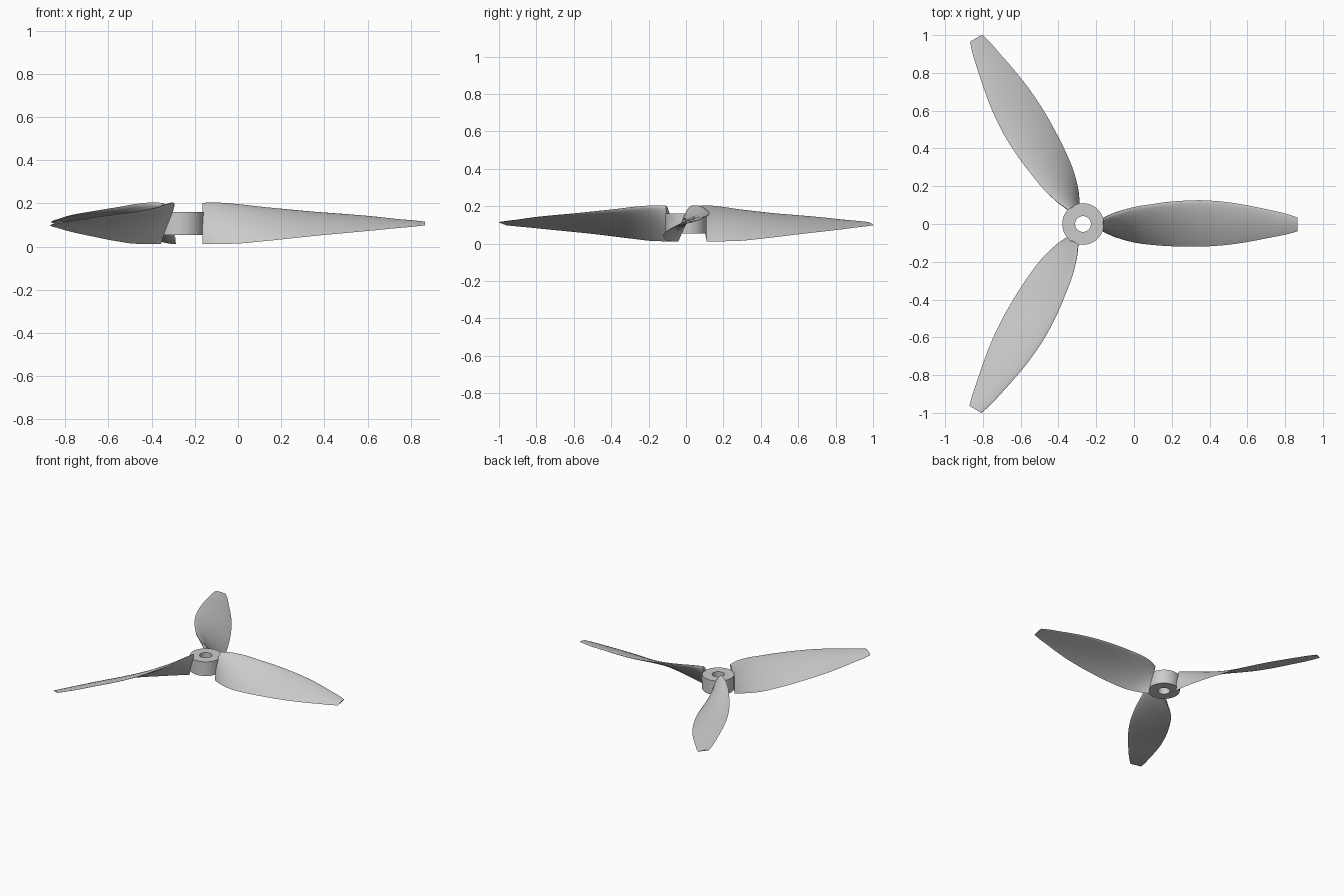
import bpy, bmesh, math
from mathutils import Matrix, Vector

if "Cube" in bpy.data.objects:
    bpy.data.objects.remove(bpy.data.objects["Cube"])

HUB = Vector((-0.27, 0, 0))

# Blade stations: radius, trailing edge (y, z), leading edge (y, z), thickness
STATIONS = [
    (0.105, -0.040, 0.012, 0.030, 0.202, 0.034),
    (0.170, -0.070, 0.012, 0.060, 0.204, 0.034),
    (0.270, -0.098, 0.014, 0.090, 0.196, 0.032),
    (0.370, -0.111, 0.023, 0.106, 0.184, 0.029),
    (0.470, -0.118, 0.033, 0.119, 0.174, 0.026),
    (0.620, -0.120, 0.049, 0.126, 0.160, 0.022),
    (0.770, -0.110, 0.063, 0.115, 0.149, 0.018),
    (0.900, -0.090, 0.075, 0.093, 0.138, 0.015),
    (1.000, -0.070, 0.085, 0.072, 0.127, 0.012),
    (1.070, -0.057, 0.091, 0.056, 0.121, 0.010),
    (1.135, -0.039, 0.098, 0.035, 0.114, 0.008),
]


def catmull(a, b, c, d, t):
    return tuple(0.5 * (2 * q + (r - p) * t + (2 * p - 5 * q + 4 * r - s) * t * t
                        + (3 * q - p - 3 * r + s) * t ** 3)
                 for p, q, r, s in zip(a, b, c, d))


def smooth_stations(rows, steps=3):
    out = []
    for i in range(len(rows) - 1):
        a, d = rows[max(i - 1, 0)], rows[min(i + 2, len(rows) - 1)]
        out += [catmull(a, rows[i], rows[i + 1], d, k / steps) for k in range(steps)]
    return out + [rows[-1]]


def aerofoil(row, n=12):
    x, ty, tz, ly, lz, thick = row
    te, le = Vector((x, ty, tz)), Vector((x, ly, lz))
    chord = le - te
    normal = Vector((0, -chord.z, chord.y)).normalized()
    pts = []
    for k in range(2 * n):
        ang = math.pi * k / n
        u = 0.5 * (1 + math.cos(ang))            # 1 at leading edge, 0 at trailing
        c = 1 - u
        half = thick * 2.5 * (0.5938 * math.sqrt(c) - 0.252 * c - 0.7032 * c * c
                              + 0.5686 * c ** 3 - 0.2072 * c ** 4) * 2 / 2.5
        camber = 0.035 * chord.length * 4 * u * c
        off = camber + (half if k <= n else -half)
        pts.append(te + chord * u + normal * off)
    return pts


def finish(bm, name):
    bmesh.ops.recalc_face_normals(bm, faces=bm.faces)
    mesh = bpy.data.meshes.new(name)
    bm.to_mesh(mesh)
    bm.free()
    ob = bpy.data.objects.new(name, mesh)
    bpy.context.collection.objects.link(ob)
    bpy.ops.object.select_all(action='DESELECT')
    ob.select_set(True)
    bpy.context.view_layer.objects.active = ob
    bpy.ops.object.shade_smooth_by_angle(angle=math.radians(35))
    return ob


def bridge(bm, a, b):
    for i in range(len(a)):
        j = (i + 1) % len(a)
        bm.faces.new((a[i], a[j], b[j], b[i]))


# Twisted blades, lofted through aerofoil sections
for i in range(3):
    bm = bmesh.new()
    loops = [[bm.verts.new(p) for p in aerofoil(r)] for r in smooth_stations(STATIONS)]
    for a, b in zip(loops, loops[1:]):
        bridge(bm, a, b)
    bm.faces.new(loops[0])
    bm.faces.new(loops[-1])
    turn = Matrix.Translation(HUB) @ Matrix.Rotation(math.tau * i / 3, 4, 'Z')
    bm.transform(turn)
    finish(bm, f"blade_{i + 1}")

# Hub ring with shaft hole
bm = bmesh.new()
rings = []
for r, z in ((0.11, 0.053), (0.11, 0.16), (0.042, 0.16), (0.042, 0.053)):
    rings.append([bm.verts.new(HUB + Vector((r * math.cos(math.tau * k / 64),
                                             r * math.sin(math.tau * k / 64), z)))
                  for k in range(64)])
for k in range(4):
    bridge(bm, rings[k], rings[(k + 1) % 4])
finish(bm, "hub")
